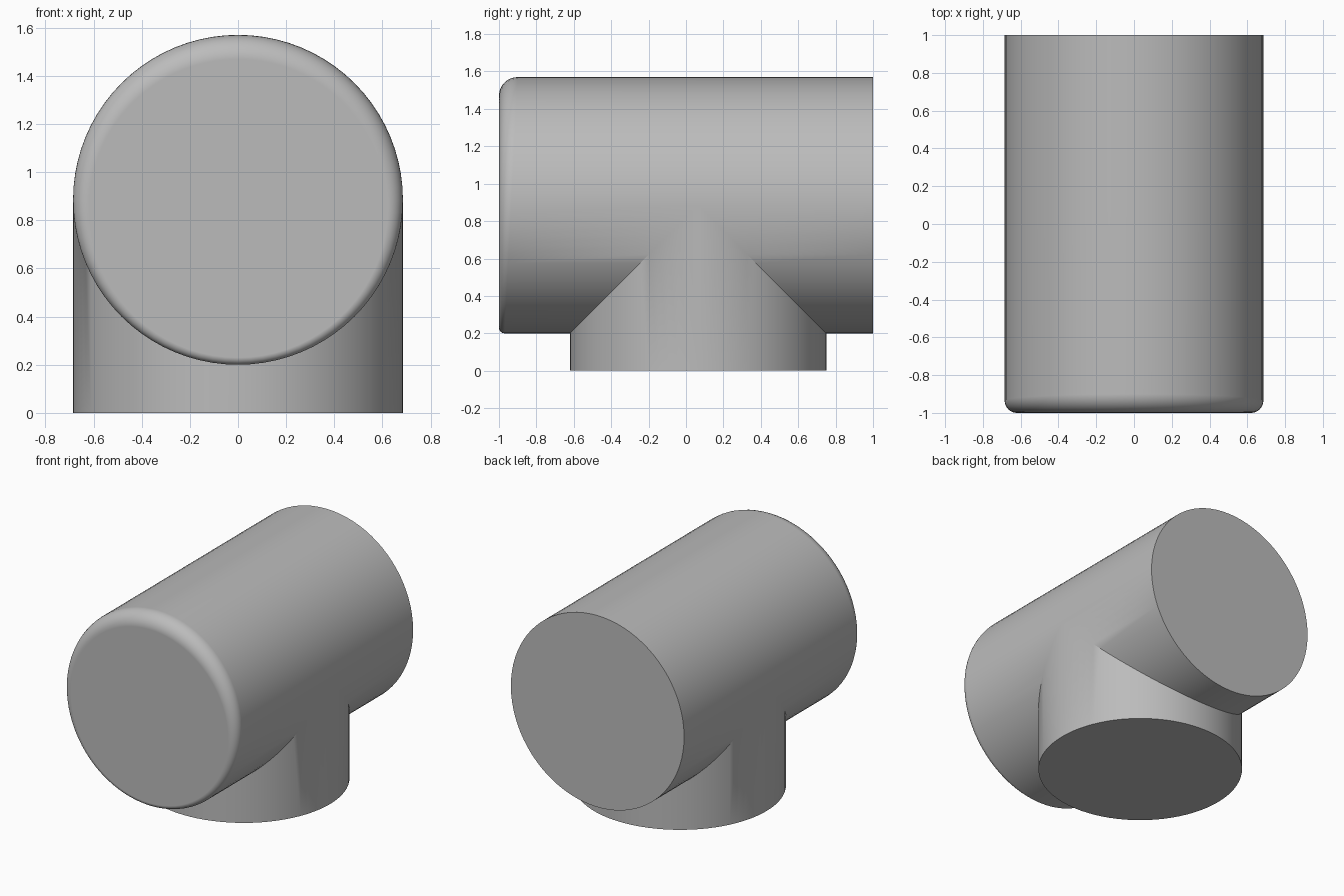
import bpy, bmesh
from math import sin, cos, pi

default = bpy.data.objects.get("Cube")
if default:
    bpy.data.objects.remove(default)

R = 0.685          # radius of both barrel and stem
AXIS_Z = 0.885     # height of barrel axis
STEM_Y = 0.065     # stem axis position
SEGS = 80
STEPS = 8          # segments in the rounded front rim

bm = bmesh.new()


def column(i):
    """One lengthwise line of the barrel plus the stem line that meets it."""
    t = 2 * pi * i / SEGS
    c, s = cos(t), sin(t)
    drop = max(0, -s) * R
    fillet = 0.065 + 0.035 * s      # rim rounding is larger at the top

    def ring(radius, y):
        return bm.verts.new((radius * c, y, AXIS_Z + radius * s))

    rim = []
    for k in range(STEPS + 1):
        a = pi / 2 * k / STEPS
        rim.append(ring(R - fillet * (1 - sin(a)), -1 + fillet * (1 - cos(a))))
    ys = (STEM_Y - drop, STEM_Y + drop)
    seam = [ring(R, y) for y in ys]
    foot = [bm.verts.new((R * c, y, 0)) for y in ys] if i % SEGS == 0 or i >= SEGS // 2 else None
    return {"rim": rim, "seam": seam, "foot": foot, "back": ring(R, 1)}


cols = [column(i) for i in range(SEGS)]

# Barrel skin with rounded rim, open where the stem joins, and the stem wall
for i, p in enumerate(cols):
    q = cols[(i + 1) % SEGS]
    for line_p, line_q in ((p["rim"] + p["seam"][:1], q["rim"] + q["seam"][:1]),
                           ([p["seam"][1], p["back"]], [q["seam"][1], q["back"]])):
        for k in range(len(line_p) - 1):
            bm.faces.new((line_p[k], line_p[k + 1], line_q[k + 1], line_q[k]))
    if i >= SEGS // 2:
        for side in (0, 1):
            bm.faces.new((p["seam"][side], q["seam"][side], q["foot"][side], p["foot"][side]))

# Flat ends of barrel and stem
bm.faces.new([p["rim"][0] for p in cols])
bm.faces.new([p["back"] for p in cols])
lower = cols[SEGS // 2:] + cols[:1]
bm.faces.new([p["foot"][0] for p in lower] + [p["foot"][1] for p in reversed(lower[1:-1])])

bmesh.ops.remove_doubles(bm, verts=bm.verts[:], dist=0.0001)
bmesh.ops.recalc_face_normals(bm, faces=bm.faces[:])
mesh = bpy.data.meshes.new("tee_body")
bm.to_mesh(mesh)
bm.free()

tee = bpy.data.objects.new("tee_body", mesh)
bpy.context.collection.objects.link(tee)

# Plain grey material
grey = bpy.data.materials.new("plain grey")
grey.use_nodes = True
grey.diffuse_color = (0.5, 0.5, 0.5, 1)
grey.node_tree.nodes["Principled BSDF"].inputs["Base Color"].default_value = (0.5, 0.5, 0.5, 1)
mesh.materials.append(grey)

# Smooth shading that keeps the cut ends and the seam crisp
bpy.ops.object.select_all(action="DESELECT")
tee.select_set(True)
bpy.context.view_layer.objects.active = tee
bpy.ops.object.shade_smooth_by_angle(angle=0.5)
weighted = tee.modifiers.new("weighted_normals", "WEIGHTED_NORMAL")
weighted.keep_sharp = True
